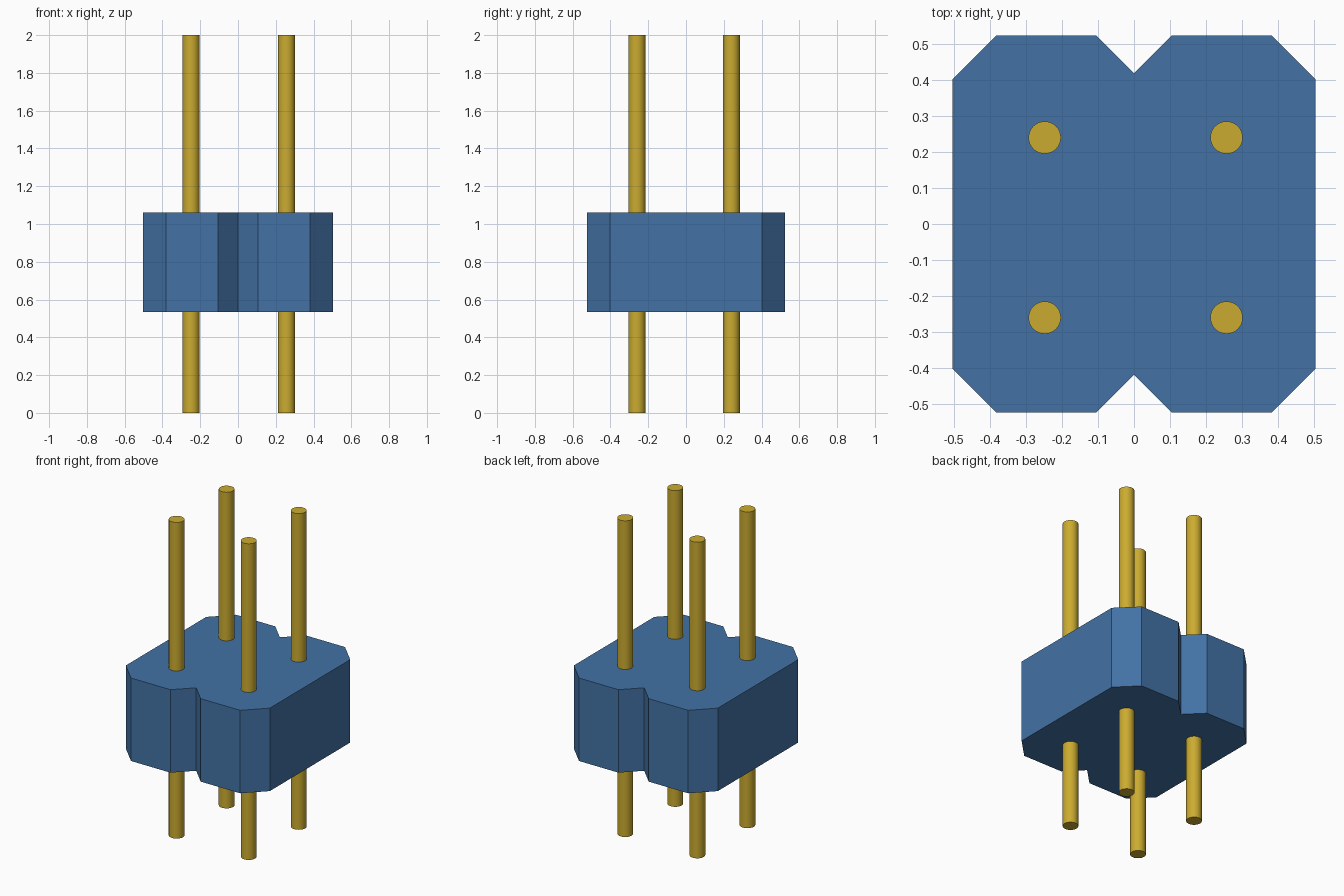
import bpy
import bmesh

cube = bpy.data.objects.get("Cube")
if cube:
    bpy.data.objects.remove(cube, do_unlink=True)


def make_material(name, color):
    mat = bpy.data.materials.new(name)
    mat.use_nodes = True
    mat.diffuse_color = color
    mat.node_tree.nodes["Principled BSDF"].inputs["Base Color"].default_value = color
    return mat


blue = make_material("blue plastic", (0.056, 0.17, 0.38, 1))
gold = make_material("gold metal", (0.6, 0.41, 0.03, 1))

# Housing: quarter outline mirrored into two chamfered cells with a notch between
BOTTOM, TOP = 0.535, 1.06
quarter = [(0.504, 0.402), (0.382, 0.524), (0.106, 0.524), (0, 0.418)]
back = quarter + [(-x, y) for x, y in reversed(quarter[:-1])]
outline = back + [(-x, -y) for x, y in back]

bm = bmesh.new()
base = bm.faces.new([bm.verts.new((x, y, BOTTOM)) for x, y in outline])
extruded = bmesh.ops.extrude_face_region(bm, geom=[base])["geom"]
top_verts = [v for v in extruded if isinstance(v, bmesh.types.BMVert)]
bmesh.ops.translate(bm, verts=top_verts, vec=(0, 0, TOP - BOTTOM))
bmesh.ops.recalc_face_normals(bm, faces=bm.faces)
mesh = bpy.data.meshes.new("housing")
bm.to_mesh(mesh)
bm.free()
mesh.materials.append(blue)
housing = bpy.data.objects.new("housing", mesh)
bpy.context.collection.objects.link(housing)

# Round pins running through the housing
for side, x in (("right", -0.248), ("left", 0.257)):
    for end, y in (("front", -0.26), ("back", 0.24)):
        bpy.ops.mesh.primitive_cylinder_add(vertices=32, radius=0.045, depth=2,
                                            location=(x, y, 1))
        pin = bpy.context.object
        pin.name = f"pin_{end}_{side}"
        pin.data.materials.append(gold)
        bpy.ops.object.shade_smooth_by_angle()
